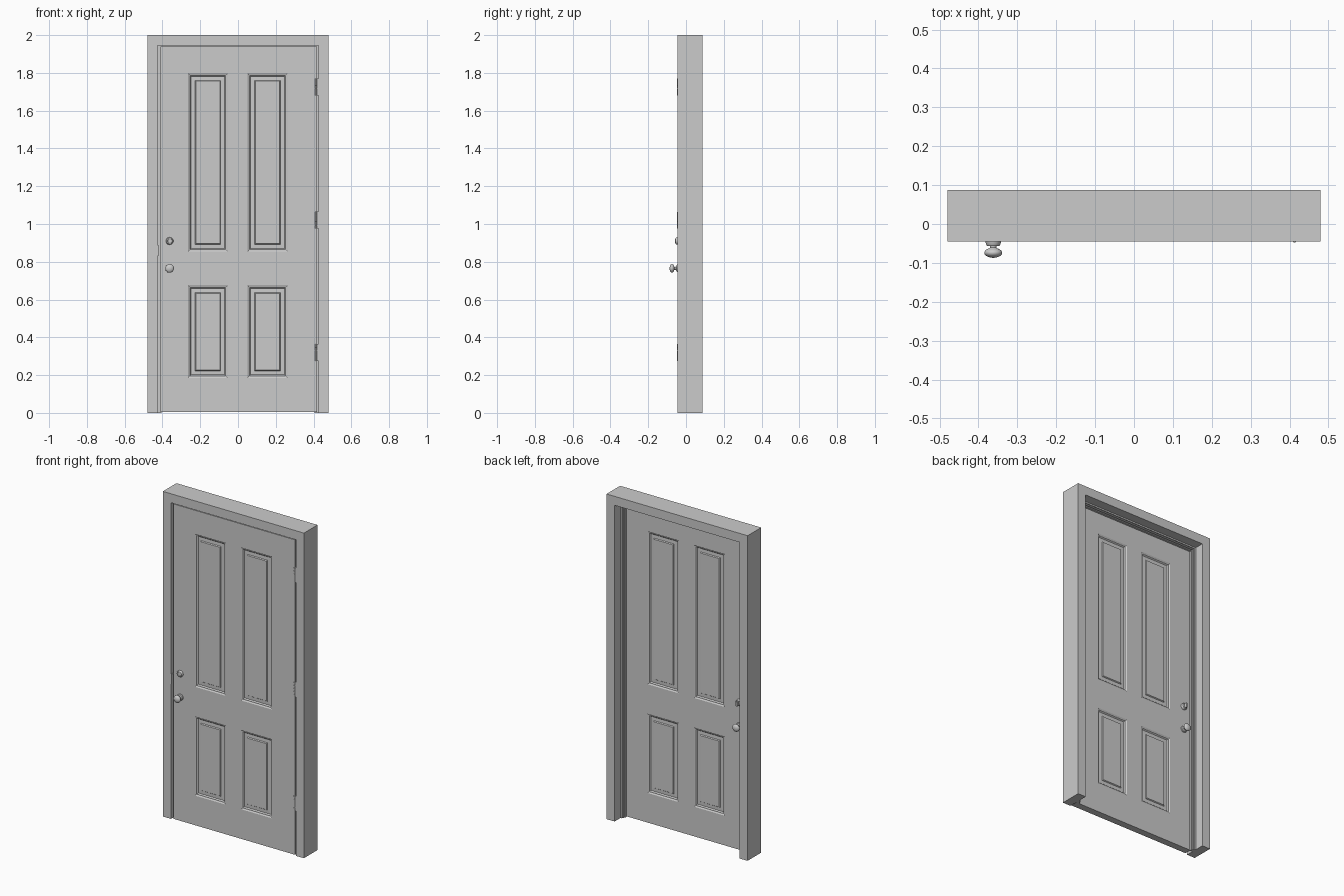
import bpy, bmesh, math
from mathutils import Vector

if "Cube" in bpy.data.objects:
    bpy.data.objects.remove(bpy.data.objects["Cube"])

FRONT, BACK = -0.043, 0.0          # door faces (y)
LEFT, RIGHT, LOW, TOP = -0.410, 0.418, 0.004, 1.941


def finish(bm, name, smooth=False):
    bmesh.ops.remove_doubles(bm, verts=bm.verts, dist=1e-5)
    bmesh.ops.recalc_face_normals(bm, faces=bm.faces)
    me = bpy.data.meshes.new(name)
    bm.to_mesh(me)
    bm.free()
    ob = bpy.data.objects.new(name, me)
    bpy.context.collection.objects.link(ob)
    if smooth:
        bpy.context.view_layer.objects.active = ob
        ob.select_set(True)
        bpy.ops.object.shade_smooth_by_angle(angle=math.radians(35))
        ob.select_set(False)
    return ob


def box(name, x0, x1, y0, y1, z0, z1):
    bm = bmesh.new()
    bmesh.ops.create_cube(bm, size=1)
    for v in bm.verts:
        v.co = Vector(((x0 + x1) / 2 + v.co.x * (x1 - x0),
                       (y0 + y1) / 2 + v.co.y * (y1 - y0),
                       (z0 + z1) / 2 + v.co.z * (z1 - z0)))
    return finish(bm, name)


def lathe(name, profile, origin, axis, segs=24):
    """Turn (radius, distance along axis) points around an axis."""
    bm = bmesh.new()
    rot = Vector((0, 0, 1)).rotation_difference(Vector(axis))
    rings = []
    for r, t in profile:
        rings.append([bm.verts.new(Vector(origin) + rot @ Vector(
            (r * math.cos(2 * math.pi * i / segs), r * math.sin(2 * math.pi * i / segs), t)))
            for i in range(segs)])
    for a, b in zip(rings, rings[1:]):
        for i in range(segs):
            j = (i + 1) % segs
            bm.faces.new((a[i], a[j], b[j], b[i]))
    bm.faces.new(rings[0])
    bm.faces.new(rings[-1])
    return finish(bm, name, True)


# Frame: jamb section with stepped stop, carried up, across and down
section = [(0, -0.045), (0.055, -0.045), (0.055, 0.001), (0.075, 0.001), (0.075, 0.014),
           (0.070, 0.014), (0.070, 0.023), (0.064, 0.023), (0.064, 0.030), (0.055, 0.030),
           (0.055, 0.087), (0, 0.087)]
bm = bmesh.new()
stations = []
for sx, up in ((-1, 0), (-1, 1), (1, 1), (1, 0)):
    stations.append([bm.verts.new((sx * (0.48 - d), y, (2 - d) * up)) for d, y in section])
n = len(section)
for a, b in zip(stations, stations[1:]):
    for i in range(n):
        j = (i + 1) % n
        bm.faces.new((a[i], a[j], b[j], b[i]))
bm.faces.new(stations[0])
bm.faces.new(stations[-1])
finish(bm, "door_frame")

# Door leaf: grid of faces on both sides, panel cells inset in steps
xs = [LEFT, -0.264, -0.055, 0.051, 0.262, RIGHT]
zs = [LOW, 0.186, 0.674, 0.855, 1.797, TOP]
steps = [(0.006, 0.004), (0.004, 0.0), (0.006, 0.007), (0.021, -0.001),
         (0.004, -0.006), (0.003, 0.0)]
bm = bmesh.new()
panels = []
grids = []
for y, inward in ((FRONT, 1), (BACK, -1)):
    g = [[bm.verts.new((x, y, z)) for z in zs] for x in xs]
    grids.append(g)
    for i in range(5):
        for k in range(5):
            q = [g[i][k], g[i + 1][k], g[i + 1][k + 1], g[i][k + 1]]
            f = bm.faces.new(q if inward > 0 else q[::-1])
            if i in (1, 3) and k in (1, 3):
                panels.append((f, inward))


def rim(g):
    return ([g[i][0] for i in range(5)] + [g[5][k] for k in range(5)] +
            [g[i][5] for i in range(5, 0, -1)] + [g[0][k] for k in range(5, 0, -1)])


ra, rb = rim(grids[0]), rim(grids[1])
for i in range(len(ra)):
    j = (i + 1) % len(ra)
    bm.faces.new((ra[j], ra[i], rb[i], rb[j]))
bm.normal_update()
for f, inward in panels:
    for width, depth in steps:
        bmesh.ops.inset_region(bm, faces=[f], thickness=width, use_even_offset=True)
        for v in f.verts:
            v.co.y += depth * inward
finish(bm, "door_leaf")

# Knobs and lock on both faces
KX, KZ, LZ = -0.362, 0.765, 0.91
knob = [(0.020, 0), (0.020, 0.003), (0.017, 0.007), (0.009, 0.009), (0.008, 0.017)]
knob += [(0.023 * math.sin(a), 0.031 - 0.013 * math.cos(a))
         for a in [math.radians(d) for d in (25, 45, 65, 80, 90, 105, 120, 140, 160, 174)]]
lock = [(0.020, 0), (0.019, 0.008), (0.016, 0.013), (0.011, 0.014), (0.010, 0.012), (0.002, 0.012)]
for side, y, d in (("front", FRONT, -1), ("back", BACK, 1)):
    lathe(side + "_knob", knob, (KX, y, KZ), (0, d, 0))
    lathe(side + "_lock", lock, (KX, y, LZ), (0, d, 0))
box("thumb_turn", KX - 0.004, KX + 0.004, BACK + 0.01, BACK + 0.028, LZ - 0.014, LZ + 0.014)

# Latch plate on door edge and strike plate on jamb
box("latch_plate", LEFT - 0.002, LEFT + 0.002, -0.036, -0.008, KZ - 0.028, KZ + 0.028)
box("strike_plate", -0.427, -0.421, -0.044, -0.006, 0.83, 0.89)

# Hinges: five-part knuckle with a leaf in the gap
for h, z in enumerate((0.32, 1.02, 1.725)):
    box("hinge_leaf_%d" % h, 0.416, 0.426, -0.044, -0.006, z - 0.045, z + 0.045)
    pts = []
    for k in range(5):
        a = -0.045 + k * 0.018
        pts += [(0.0035, a), (0.0052, a + 0.001), (0.0052, a + 0.017), (0.0035, a + 0.018)]
    lathe("hinge_knuckle_%d" % h, pts, (0.413, -0.0425, z), (0, 0, 1), 12)
